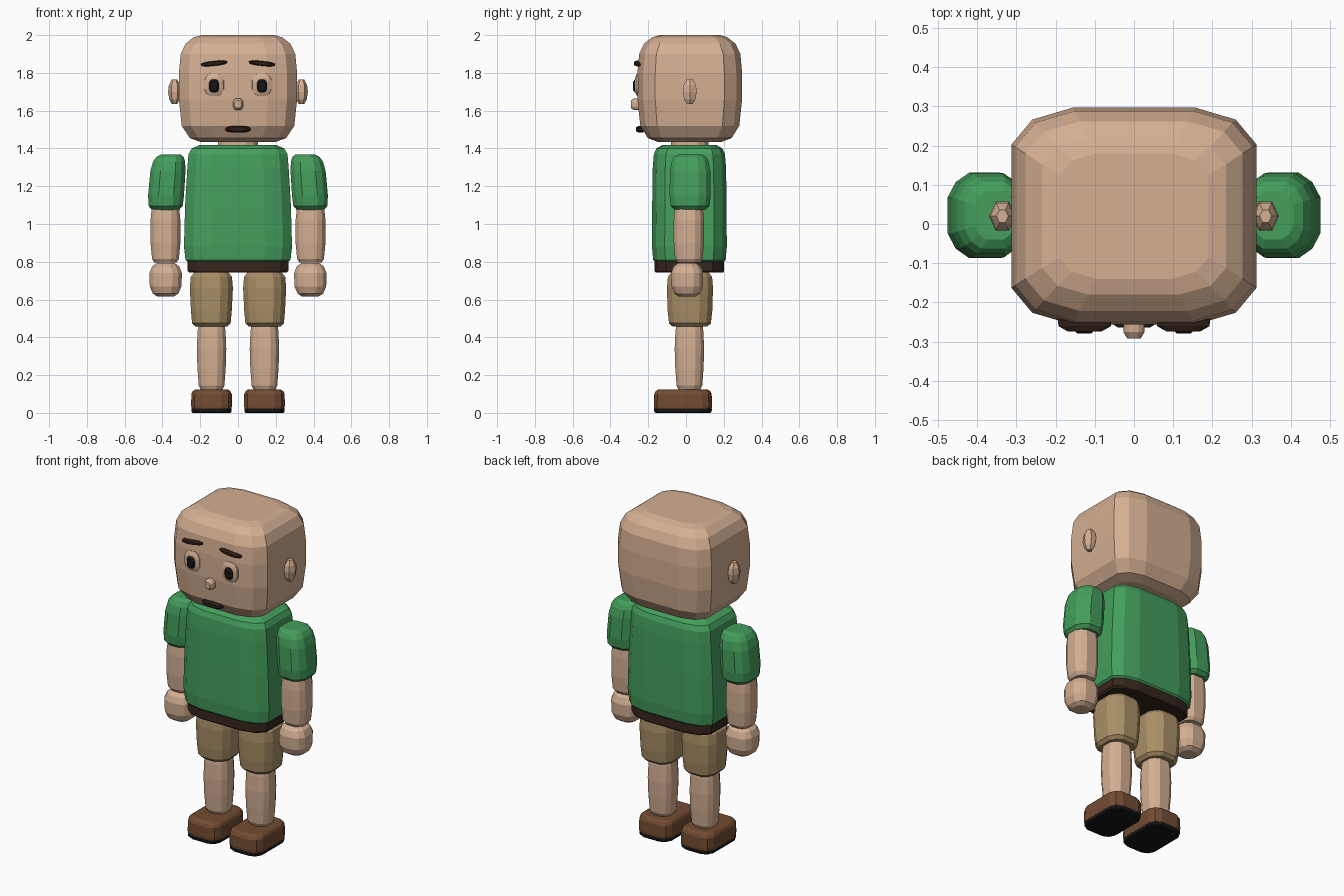
import bpy, bmesh, math
from mathutils import Vector, Matrix


def material(name, rgb):
    m = bpy.data.materials.new(name)
    m.diffuse_color = (*rgb, 1)
    return m


SKIN = material("skin", (0.66, 0.43, 0.29))
GREEN = material("shirt green", (0.058, 0.345, 0.107))
TAN = material("shorts tan", (0.40, 0.275, 0.133))
BROWN = material("shoe brown", (0.17, 0.072, 0.032))
BELT = material("belt brown", (0.037, 0.019, 0.012))
HAIR = material("hair brown", (0.025, 0.013, 0.009))
BLACK = material("black", (0.008, 0.008, 0.009))

# Corner shapes for one quadrant of a cross-section (unit half sizes)
BOX = [(1, 0.66), (0.83, 0.89), (0.5, 1)]
ROUND = [(1, 0.42), (0.78, 0.78), (0.42, 1)]
CHAMFER = [(1, 0.5), (0.5, 1)]
HEX = [(1, 0), (0.5, 1)]


def section(corner):
    """Mirror a quadrant into a full closed outline."""
    pts = list(corner)
    pts += [(-x, y) for x, y in reversed(corner)]
    pts += [(-x, -y) for x, y in corner]
    pts += [(x, -y) for x, y in reversed(corner)]
    out = []
    for p in pts:
        if not out or p != out[-1]:
            out.append(p)
    return out[:-1] if out[0] == out[-1] else out


def loft(name, mat, corner, rings, axis="z", mirror=False, tilt=None):
    """Loft rings (t, centre u, centre v, half u, half v) along z or y."""
    outline = section(corner)
    bm = bmesh.new()
    loops = []
    for t, cu, cv, hu, hv in rings:
        loop = []
        for u, v in outline:
            a, b = cu + u * hu, cv + v * hv
            loop.append(bm.verts.new((a, b, t) if axis == "z" else (a, t, b)))
        loops.append(loop)
    n = len(outline)
    for lo, hi in zip(loops, loops[1:]):
        for i in range(n):
            j = (i + 1) % n
            bm.faces.new((lo[i], lo[j], hi[j], hi[i]))
    bm.faces.new(loops[0])
    bm.faces.new(loops[-1])
    if tilt:
        angle, pivot = tilt
        bmesh.ops.rotate(bm, verts=bm.verts, cent=Vector(pivot),
                         matrix=Matrix.Rotation(angle, 3, "Y"))
    bmesh.ops.recalc_face_normals(bm, faces=bm.faces)
    me = bpy.data.meshes.new(name)
    bm.to_mesh(me)
    bm.free()
    me.materials.append(mat)
    ob = bpy.data.objects.new(name, me)
    bpy.context.collection.objects.link(ob)
    if mirror:
        ob.modifiers.new("mirror", "MIRROR").use_mirror_merge = False
    return ob


def column(name, mat, corner, cx, cy, rings, mirror=False):
    """Upright loft with a fixed centre; rings are (z, half x, half y)."""
    return loft(name, mat, corner, [(z, cx, cy, a, b) for z, a, b in rings], mirror=mirror)


# Head and neck
column("head", SKIN, BOX, 0, 0.02, [
    (1.435, 0.20, 0.17), (1.455, 0.255, 0.222), (1.52, 0.298, 0.262),
    (1.66, 0.313, 0.277), (1.80, 0.313, 0.277), (1.90, 0.303, 0.268),
    (1.955, 0.277, 0.242), (1.988, 0.235, 0.20), (2.0, 0.19, 0.16)])
column("neck", SKIN, ROUND, 0, 0.02, [(1.38, 0.105, 0.10), (1.46, 0.105, 0.10)])

# Torso and belt
column("shirt", GREEN, BOX, 0, 0.018, [
    (0.79, 0.255, 0.175), (0.81, 0.278, 0.192), (0.88, 0.286, 0.198),
    (1.10, 0.28, 0.197), (1.30, 0.268, 0.194), (1.37, 0.262, 0.188),
    (1.40, 0.245, 0.175), (1.417, 0.205, 0.145)])
column("belt", BELT, BOX, 0, 0.018, [
    (0.742, 0.258, 0.178), (0.752, 0.267, 0.184), (0.80, 0.267, 0.184),
    (0.81, 0.26, 0.18)])

# Arms: slightly splayed sleeve, forearm, hand
loft("sleeve", GREEN, ROUND, [
    (1.075, 0.383, 0.022, 0.072, 0.082), (1.095, 0.383, 0.022, 0.09, 0.102),
    (1.15, 0.381, 0.022, 0.095, 0.109), (1.28, 0.371, 0.022, 0.093, 0.107),
    (1.33, 0.365, 0.022, 0.085, 0.098), (1.355, 0.36, 0.022, 0.072, 0.085),
    (1.368, 0.355, 0.022, 0.052, 0.062)], mirror=True)
column("forearm", SKIN, ROUND, 0.384, 0.015, [
    (0.795, 0.058, 0.06), (0.815, 0.071, 0.073), (0.90, 0.079, 0.08),
    (1.02, 0.079, 0.08), (1.09, 0.072, 0.074)], True)
column("hand", SKIN, ROUND, 0.383, 0.006, [
    (0.617, 0.045, 0.045), (0.632, 0.068, 0.068), (0.67, 0.084, 0.083),
    (0.74, 0.086, 0.085), (0.775, 0.072, 0.072), (0.793, 0.048, 0.048)], True)

# Legs: shorts, shin, shoe, sole
column("shorts_leg", TAN, ROUND, 0.141, 0.021, [
    (0.457, 0.085, 0.092), (0.475, 0.102, 0.111), (0.54, 0.108, 0.118),
    (0.66, 0.114, 0.122), (0.72, 0.109, 0.117), (0.742, 0.092, 0.10)], True)
column("lower_leg", SKIN, ROUND, 0.14, 0.018, [
    (0.12, 0.056, 0.056), (0.145, 0.068, 0.068), (0.24, 0.075, 0.075),
    (0.34, 0.078, 0.078), (0.43, 0.074, 0.074), (0.48, 0.068, 0.068)], True)
column("shoe", BROWN, BOX, 0.14, -0.016, [
    (0.022, 0.106, 0.152), (0.04, 0.108, 0.154), (0.10, 0.107, 0.152),
    (0.115, 0.10, 0.145), (0.125, 0.085, 0.128)], True)
column("sole", BLACK, BOX, 0.14, -0.016, [
    (0.0, 0.10, 0.146), (0.006, 0.105, 0.152), (0.024, 0.106, 0.153)], True)

# Ears
column("ear", SKIN, HEX, 0.336, 0.02, [
    (1.635, 0.014, 0.015), (1.66, 0.028, 0.03), (1.70, 0.034, 0.037),
    (1.735, 0.03, 0.033), (1.764, 0.015, 0.016)], True)


# Face details, lofted front to back
def knob(name, mat, corner, x, z, hx, hz, y_back, y_front, mirror=False, tilt=0):
    mid = (y_back + 2 * y_front) / 3
    loft(name, mat, corner, [(y_back, x, z, hx, hz), (mid, x, z, hx * 0.95, hz * 0.95),
                             (y_front, x, z, hx * 0.62, hz * 0.62)],
         "y", mirror, (tilt, (x, 0, z)))


knob("eye_surround", SKIN, ROUND, 0.126, 1.737, 0.053, 0.063, -0.24, -0.269, True)
knob("pupil", BLACK, ROUND, 0.127, 1.731, 0.028, 0.037, -0.25, -0.28, True)
knob("eyebrow", HAIR, ROUND, 0.126, 1.85, 0.07, 0.013, -0.235, -0.274, True, math.radians(6))
knob("nose", SKIN, ROUND, 0, 1.634, 0.028, 0.032, -0.245, -0.292)
knob("mouth", HAIR, ROUND, 0, 1.502, 0.066, 0.018, -0.225, -0.264)
